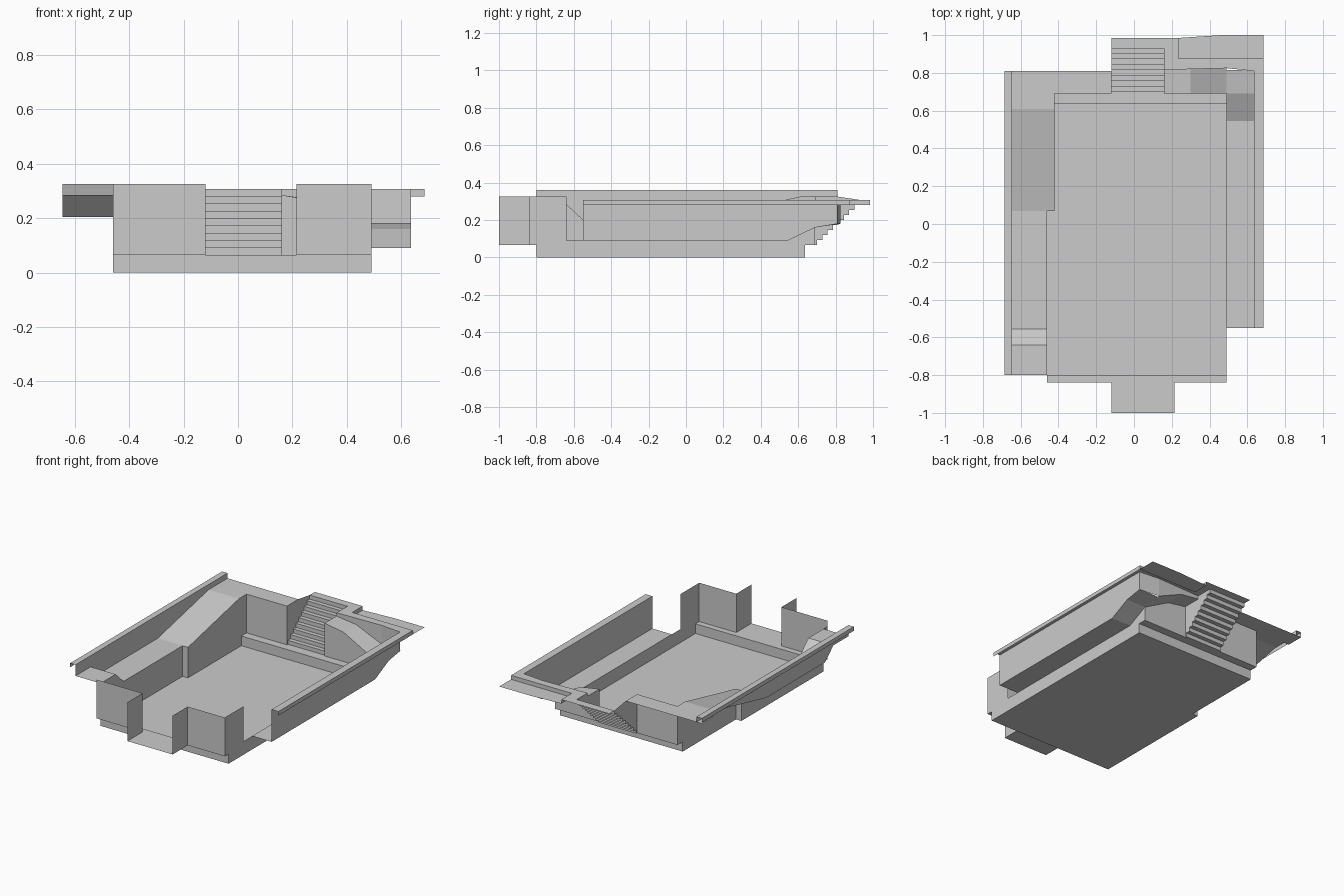
import bpy, bmesh
from mathutils import Vector

if "Cube" in bpy.data.objects:
    bpy.data.objects.remove(bpy.data.objects["Cube"])

FOCUS = Vector((0, -0.1, 0.8))   # visible sides face the inside of the court


def sheet(name, polys, outward=False):
    """Open surface made of planar polygons, turned to the inside."""
    bm = bmesh.new()
    for p in polys:
        f = bm.faces.new([bm.verts.new(c) for c in p])
        f.normal_update()
        inside = f.normal.dot(FOCUS - f.calc_center_median()) > 0
        if inside == outward:
            f.normal_flip()
    bmesh.ops.remove_doubles(bm, verts=bm.verts, dist=1e-4)
    me = bpy.data.meshes.new(name)
    bm.to_mesh(me)
    bm.free()
    ob = bpy.data.objects.new(name, me)
    bpy.context.collection.objects.link(ob)
    return ob


def wall_x(x, yz):
    return [(x, y, z) for y, z in yz]


def wall_y(y, xz):
    return [(x, y, z) for x, z in xz]


def rect_x(x, y0, y1, z0, z1):
    return wall_x(x, [(y0, z0), (y1, z0), (y1, z1), (y0, z1)])


def rect_y(y, x0, x1, z0, z1):
    return wall_y(y, [(x0, z0), (x1, z0), (x1, z1), (x0, z1)])


def flat(x0, x1, y0, y1, z):
    return [(x0, y0, z), (x1, y0, z), (x1, y1, z), (x0, y1, z)]


def sweep_x(yz, x0, x1):
    """Strips along a y-z profile, spanning x0..x1."""
    return [[(x0, *a), (x1, *a), (x1, *b), (x0, *b)] for a, b in zip(yz, yz[1:])]


def sweep_y(xz, y0, y1):
    """Strips along an x-z profile, spanning y0..y1."""
    return [[(a[0], y0, a[1]), (a[0], y1, a[1]), (b[0], y1, b[1]), (b[0], y0, b[1])]
            for a, b in zip(xz, xz[1:])]


L, R, LB = -0.46, 0.49, -0.42        # inner walls; LB is the jogged back left
LO, RO = -0.645, 0.635               # outer walls
LEDGE, TOP, RIM = 0.065, 0.325, 0.307

# Sunken floor with its low kerbs at front and back
sheet("floor", [[(L, -0.80, 0), (R, -0.80, 0), (R, 0.635, 0),
                 (LB, 0.635, 0), (LB, 0.07, 0), (L, 0.07, 0)]])
sheet("front_ledge", sweep_x([(-0.80, 0), (-0.80, LEDGE), (-0.84, LEDGE)], L, R))
sheet("back_ledge", sweep_x([(0.635, 0), (0.635, LEDGE), (0.69, LEDGE)], LB, R))

# Front walls and open entrance alcove
sheet("front_wall", [rect_y(-0.84, L, -0.12, LEDGE, TOP),
                     rect_y(-0.84, 0.215, R, LEDGE, TOP)])
sheet("entrance", [flat(-0.12, 0.215, -1.0, -0.84, LEDGE),
                   rect_x(-0.12, -1.0, -0.84, LEDGE, TOP),
                   rect_x(0.215, -1.0, -0.84, LEDGE, TOP)])

# Right inner wall: tall at the front corner, then follows the walkway
sheet("right_inner_wall", [wall_x(R, [
    (-0.84, LEDGE), (-0.80, LEDGE), (-0.80, 0), (0.635, 0), (0.635, LEDGE),
    (0.69, LEDGE), (0.69, 0.16), (0.545, 0.09), (-0.64, 0.09),
    (-0.64, TOP), (-0.84, TOP)])])

# Right walkway, rising towards the back corner
walk = [(-0.55, 0.09), (0.545, 0.09), (0.69, 0.16)]
sheet("right_walkway", sweep_x(walk + [(0.815, 0.18)], R, RO))
sheet("right_outer_wall", [wall_x(RO, walk + [(0.81, 0.18), (0.81, RIM), (-0.55, RIM)])])

# Back ramp from the corner up to the stairs
ramp = [(0.16, 0.285), (0.30, 0.262), (R, 0.16)]
back = [(0.16, 0.815, 0.285), (0.30, 0.82, 0.265), (R, 0.825, 0.18), (RO, 0.81, 0.18)]
sheet("back_ramp", [[(a[0], 0.69, a[1]), (b[0], 0.69, b[1]), d, c]
                    for a, b, c, d in zip(ramp, ramp[1:], back, back[1:])])
sheet("back_ramp_front", [wall_y(0.69, ramp + [(R, LEDGE), (0.16, LEDGE)])])
sheet("back_ramp_wall", [[a, b, (b[0], b[1], RIM), (a[0], a[1], RIM)]
                         for a, b in zip(back, back[1:])])

# Right kerb with outer lip, back kerb, and lower outer terrace
sheet("right_rim", [flat(RO, 0.685, -0.55, 0.81, RIM)])
sheet("back_rim", [[(a[0], a[1], RIM), (b[0], b[1], RIM), (b[0], 0.875, RIM), (a[0], 0.875, RIM)]
                   for a, b in zip(back, back[1:])]
      + [flat(RO, 0.685, 0.81, 0.875, RIM)])
sheet("rim_lip", [rect_x(0.685, -0.55, 0.875, 0.28, RIM),
                  rect_y(0.875, 0.235, 0.685, 0.28, RIM),
                  rect_x(0.235, 0.875, 0.985, 0.28, RIM)], outward=True)
sheet("back_terrace", [[(0.235, 0.875, 0.28), (0.685, 0.875, 0.28), (0.685, 1.0, 0.28),
                        (0.46, 1.0, 0.28), (0.235, 0.985, 0.28)]])

# Stairs with side walls and top landing
N, y0, y1 = 9, 0.70, 0.93
rise, run = (RIM - LEDGE) / N, (y1 - y0) / (N - 1)
steps = [(0.69, LEDGE)]
for i in range(N):
    y = y0 + i * run
    steps += [(y, LEDGE + i * rise), (y, LEDGE + (i + 1) * rise)]
sheet("stairs", sweep_x(steps + [(0.985, RIM)], -0.12, 0.16))
sheet("stair_landing", [flat(0.16, 0.235, 0.875, 0.985, RIM)])
sheet("stair_wall_left", [wall_x(-0.12, steps + [(0.81, TOP), (0.69, TOP)])])
# only the part of the right wall below the ramp and below the kerb
sheet("stair_wall_right", [wall_x(0.16, steps + [(0.815, RIM), (0.815, 0.285), (0.69, 0.285)])])

# Left platform: raised front, low middle, long ramp to the back
front_part = [(-0.80, 0.285), (-0.64, 0.285), (-0.555, 0.205), (0.07, 0.205)]
back_part = [(0.07, 0.205), (0.61, TOP), (0.69, TOP)]
sheet("left_platform", sweep_x(front_part, LO, L) + sweep_x(back_part, LO, LB)
      + [flat(-0.685, -0.12, 0.69, 0.81, TOP)])
sheet("left_inner_wall", [
    wall_x(L, [(-0.84, LEDGE), (-0.80, LEDGE), (-0.80, 0), (0.07, 0)]
           + front_part[::-1] + [(-0.84, 0.285)]),
    rect_y(0.07, L, LB, 0, 0.205),
    wall_x(LB, [(0.07, 0), (0.635, 0), (0.635, LEDGE), (0.69, LEDGE)] + back_part[::-1])])
sheet("back_left_wall", [rect_y(0.69, LB, -0.12, LEDGE, TOP)])
sheet("left_outer_wall", [wall_x(LO, front_part + back_part[1:]
                                 + [(0.81, TOP), (0.81, 0.36), (-0.80, 0.36)])])
sheet("left_rim", sweep_y([(LO, 0.36), (-0.685, 0.36)], -0.80, 0.81))
sheet("left_rim_lip", [rect_x(-0.685, -0.80, 0.81, 0.333, 0.36)], outward=True)
